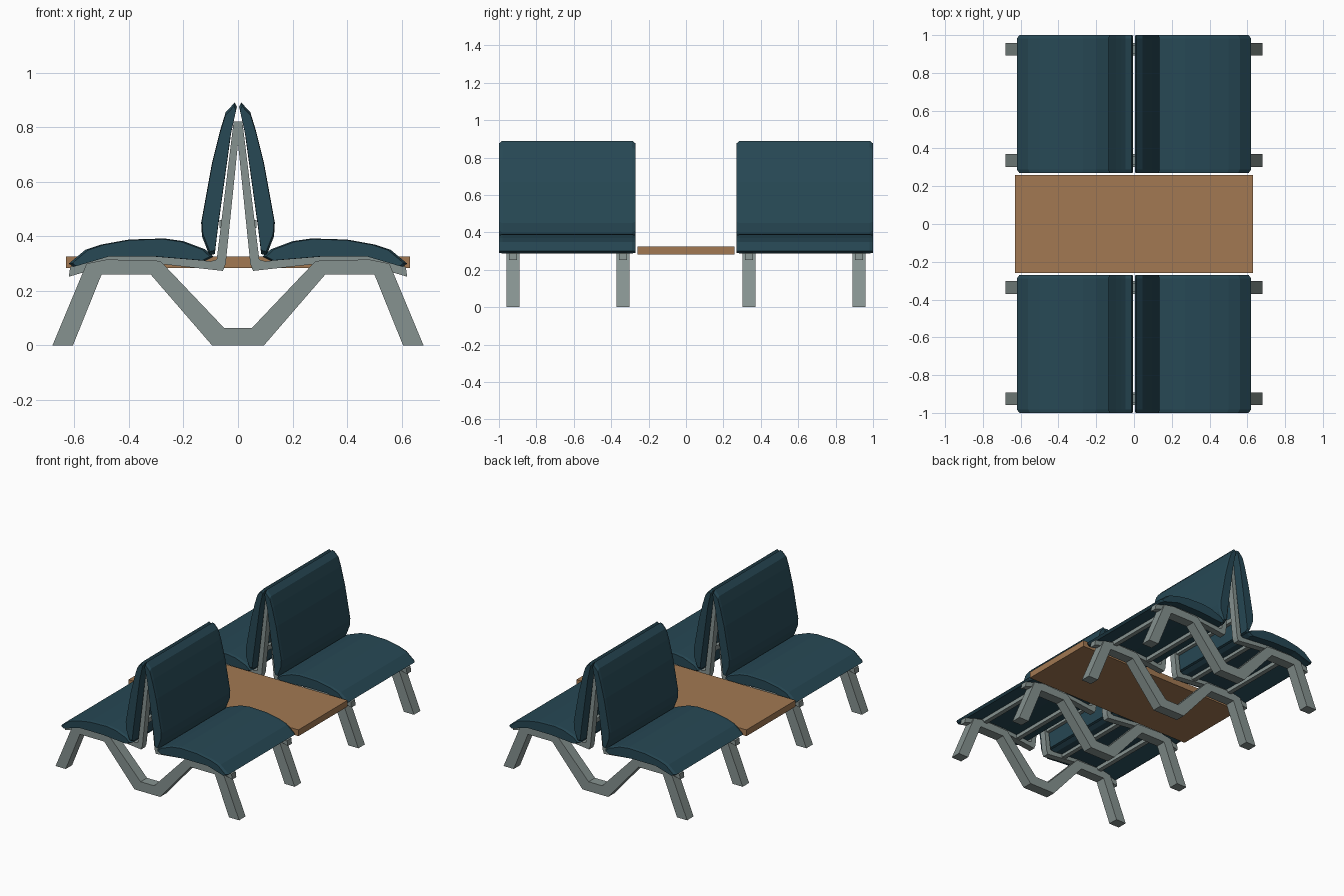
import bpy, bmesh

if "Cube" in bpy.data.objects:
    bpy.data.objects.remove(bpy.data.objects["Cube"])


def material(name, rgb):
    m = bpy.data.materials.new(name)
    m.diffuse_color = (*rgb, 1)
    m.use_nodes = True
    m.node_tree.nodes["Principled BSDF"].inputs["Base Color"].default_value = m.diffuse_color
    return m


FABRIC = material("teal_fabric", (0.02, 0.065, 0.09))
WOOD = material("wood", (0.36, 0.19, 0.085))
METAL = material("metal", (0.24, 0.29, 0.28))


def loft(name, profile, stations, mat, side=1):
    """Loft an xz profile along y; stations are (y, scale about the middle)."""
    cx = (min(p[0] for p in profile) + max(p[0] for p in profile)) / 2
    cz = (min(p[1] for p in profile) + max(p[1] for p in profile)) / 2
    bm = bmesh.new()
    rings = [[bm.verts.new((side * (cx + (x - cx) * s), y, cz + (z - cz) * s))
              for x, z in profile] for y, s in stations]
    n = len(profile)
    for a, b in zip(rings, rings[1:]):
        for i in range(n):
            j = (i + 1) % n
            bm.faces.new((a[i], a[j], b[j], b[i]))
    caps = [bm.faces.new(rings[0]), bm.faces.new(rings[-1])]
    bmesh.ops.triangulate(bm, faces=caps)
    bmesh.ops.recalc_face_normals(bm, faces=bm.faces)
    me = bpy.data.meshes.new(name)
    bm.to_mesh(me)
    bm.free()
    me.materials.append(mat)
    ob = bpy.data.objects.new(name, me)
    bpy.context.collection.objects.link(ob)
    return ob


def extrude(name, profile, y0, y1, mat, side=1):
    return loft(name, profile, [(y0, 1), (y1, 1)], mat, side)


def rect(x0, x1, z0, z1):
    return [(x0, z0), (x1, z0), (x1, z1), (x0, z1)]


# Cross-sections of the right-hand half
SEAT = [(0.09, 0.325), (0.12, 0.352), (0.20, 0.382), (0.27, 0.392), (0.40, 0.388),
        (0.50, 0.370), (0.56, 0.350), (0.62, 0.300), (0.605, 0.288),
        (0.48, 0.325), (0.30, 0.325), (0.12, 0.31)]
BACK = [(0.004, 0.875), (0.012, 0.890), (0.045, 0.855), (0.065, 0.79), (0.095, 0.67),
        (0.135, 0.45), (0.132, 0.40), (0.105, 0.33), (0.085, 0.335),
        (0.075, 0.42), (0.025, 0.78)]
RAIL = [(0.62, 0.252), (0.47, 0.295), (0.28, 0.298), (0.055, 0.273), (0.045, 0.30),
        (0.0, 0.74), (0.0, 0.82), (0.016, 0.82), (0.078, 0.315), (0.10, 0.308),
        (0.29, 0.328), (0.47, 0.332), (0.615, 0.288)]

# Zigzag leg frame: upper edge then lower edge
UPPER = [(0.68, 0), (0.555, 0.30), (0.48, 0.315), (0.285, 0.31), (0.05, 0.063)]
LOWER = [(0.095, 0), (0.32, 0.26), (0.50, 0.26), (0.605, 0)]


def flip(points):
    return [(-x, z) for x, z in reversed(points)]


LEGS = UPPER + flip(UPPER) + flip(LOWER) + LOWER

for unit, sgn in (("front", -1), ("back", 1)):
    lo, hi = sorted((sgn * 0.27, sgn * 1.0))
    # Leg frames
    for place, yc in (("inner", 0.337), ("outer", 0.925)):
        y = sgn * yc
        extrude(f"{unit}_{place}_leg_frame", LEGS, y - 0.034, y + 0.034, METAL)
        for label, side in (("left", -1), ("right", 1)):
            extrude(f"{unit}_{place}_{label}_rail", RAIL, y - 0.022, y + 0.022, METAL, side)
    for label, side in (("left", -1), ("right", 1)):
        # Cushions with slightly rounded ends
        ends = [(lo, 0.95), (lo + 0.018, 1), (hi - 0.018, 1), (hi, 0.95)]
        loft(f"{unit}_{label}_seat", SEAT, ends, FABRIC, side)
        loft(f"{unit}_{label}_backrest", BACK, ends, FABRIC, side)
        # Cross bars between the frames
        bars = (("seat_front", rect(0.45, 0.48, 0.30, 0.328)),
                ("seat_rear", rect(0.17, 0.20, 0.293, 0.318)),
                ("backrest", rect(0.045, 0.068, 0.43, 0.46)))
        y0, y1 = sorted((sgn * 0.337, sgn * 0.925))
        for bar, prof in bars:
            extrude(f"{unit}_{label}_{bar}_bar", prof, y0, y1, METAL, side)

# Table between the two seat units
extrude("table_top", rect(-0.63, 0.63, 0.283, 0.325), -0.26, 0.26, WOOD)
